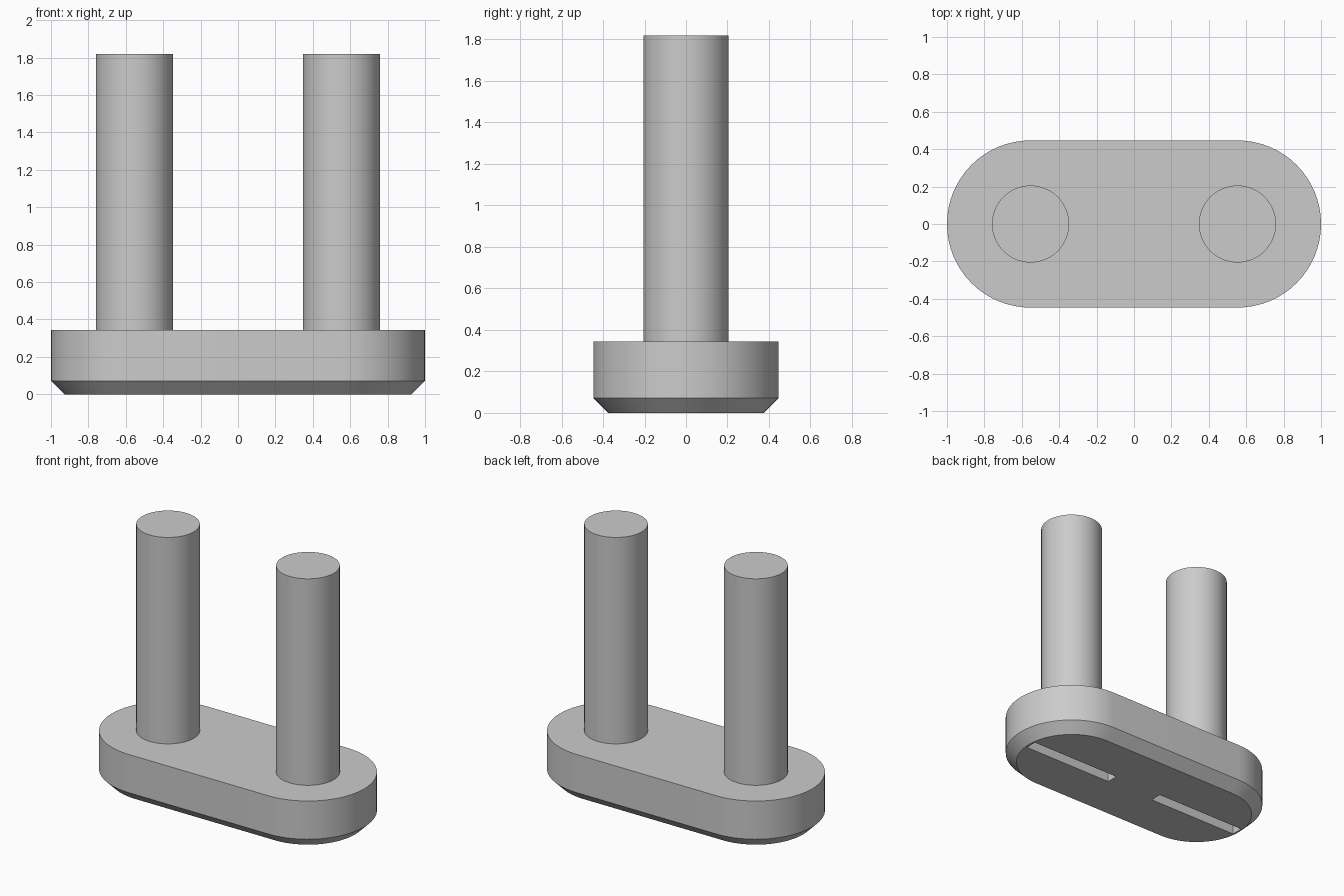
import bpy
import bmesh
from math import pi, cos, sin, radians

cube = bpy.data.objects.get("Cube")
if cube:
    bpy.data.objects.remove(cube, do_unlink=True)

PIN_X = 0.553
END_R = 0.447
BASE_TOP = 0.345
CHAMFER = 0.072
PIN_R = 0.206
PIN_TOP = 1.82
SLOT = (0.72, 0.085, 0.1)  # length, width, depth

grey = bpy.data.materials.new("plain_grey")
grey.use_nodes = True
colour = (0.6, 0.6, 0.6, 1)
grey.diffuse_color = colour
grey.node_tree.nodes["Principled BSDF"].inputs["Base Color"].default_value = colour


def finish(obj):
    """Select one object and smooth its curved sides, keeping edges sharp."""
    bpy.ops.object.select_all(action="DESELECT")
    obj.select_set(True)
    bpy.context.view_layer.objects.active = obj
    bpy.ops.object.shade_smooth_by_angle(angle=radians(30))


def stadium(radius, z, steps=32):
    """Outline with two straight sides and two half-round ends."""
    points = []
    for side in (1, -1):
        for i in range(steps + 1):
            a = -pi / 2 + pi * i / steps
            points.append((side * (PIN_X + radius * cos(a)), side * radius * sin(a), z))
    return points


# Base: rounded bar with a chamfered underside
bm = bmesh.new()
levels = [(END_R - CHAMFER, 0), (END_R, CHAMFER), (END_R, BASE_TOP)]
rings = [[bm.verts.new(p) for p in stadium(r, z)] for r, z in levels]
count = len(rings[0])
for low, high in zip(rings, rings[1:]):
    for i in range(count):
        j = (i + 1) % count
        bm.faces.new((low[i], low[j], high[j], high[i]))
bm.faces.new(rings[0][::-1])
bm.faces.new(rings[-1])
bmesh.ops.recalc_face_normals(bm, faces=bm.faces)
mesh = bpy.data.meshes.new("base")
bm.to_mesh(mesh)
bm.free()
mesh.materials.append(grey)
base = bpy.data.objects.new("base", mesh)
bpy.context.collection.objects.link(base)
bpy.context.view_layer.objects.active = base

# Slots cut into the underside, one below each pin
for side in (1, -1):
    bpy.ops.mesh.primitive_cube_add(size=1, location=(side * PIN_X, 0, 0))
    cutter = bpy.context.object
    cutter.name = "slot_cutter"
    cutter.hide_render = True
    cutter.scale = (SLOT[0], SLOT[1], SLOT[2] * 2)
    cut = base.modifiers.new("slot", "BOOLEAN")
    cut.operation = "DIFFERENCE"
    cut.solver = "EXACT"
    cut.object = cutter
    bpy.context.view_layer.objects.active = base
    bpy.ops.object.modifier_apply(modifier=cut.name)
    bpy.data.objects.remove(cutter, do_unlink=True)
finish(base)

# Two upright pins standing on the base
for name, side in (("left_pin", 1), ("right_pin", -1)):
    bpy.ops.mesh.primitive_cylinder_add(
        vertices=64, radius=PIN_R, depth=PIN_TOP - BASE_TOP,
        location=(side * PIN_X, 0, (PIN_TOP + BASE_TOP) / 2))
    pin = bpy.context.object
    pin.name = name
    pin.data.materials.append(grey)
    finish(pin)
